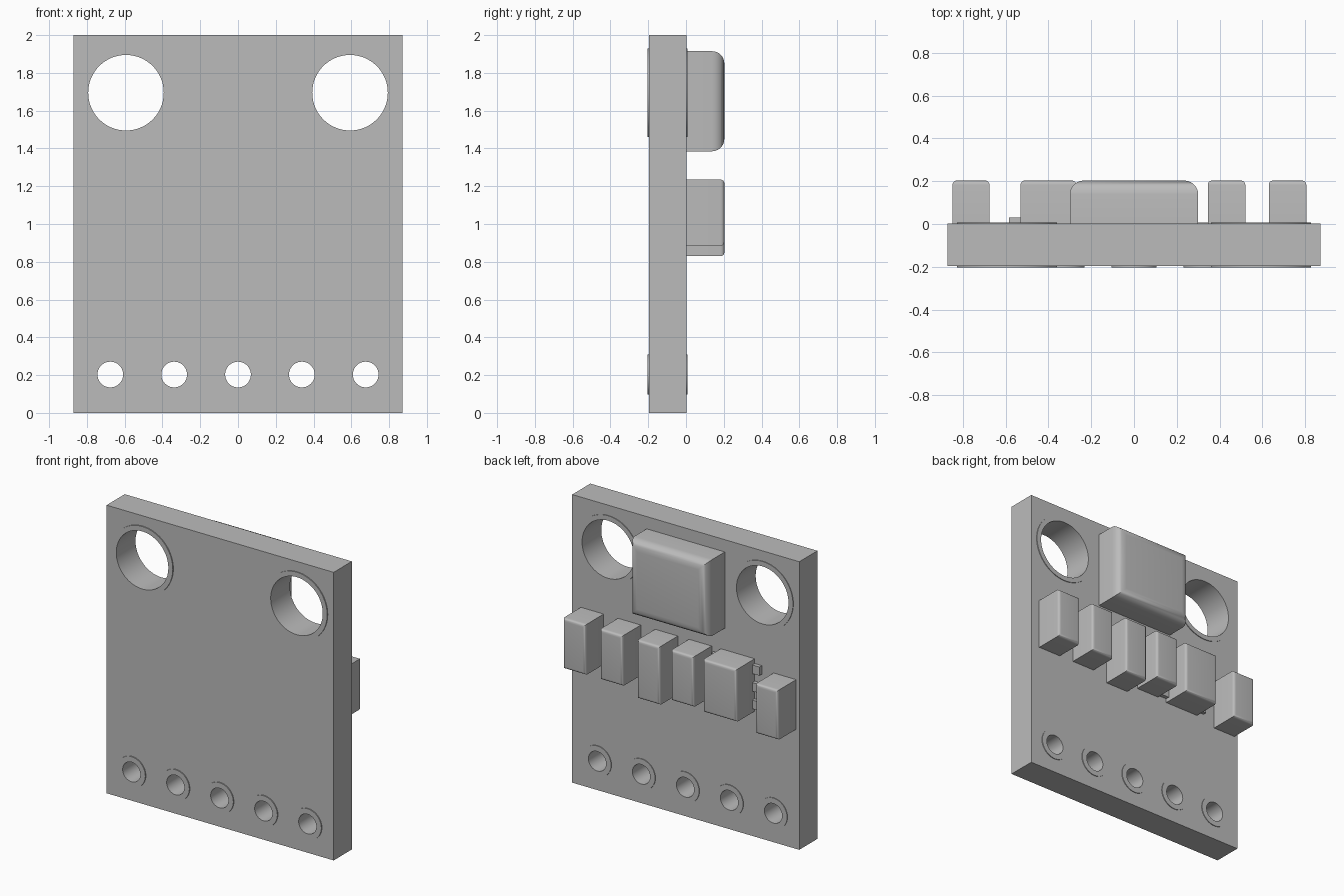
import bpy, bmesh
from math import cos, sin, tau, pi, radians

if "Cube" in bpy.data.objects:
    bpy.data.objects.remove(bpy.data.objects["Cube"], do_unlink=True)

grey = bpy.data.materials.new("plain grey")
grey.use_nodes = True
colour = (0.5, 0.5, 0.5, 1)
grey.diffuse_color = colour
grey.node_tree.nodes["Principled BSDF"].inputs["Base Color"].default_value = colour

BACK, FRONT = 0.003, -0.196      # faces of the board
TOP_OF_PARTS = 0.203


def finish(ob):
    bpy.ops.object.select_all(action="DESELECT")
    ob.select_set(True)
    bpy.context.view_layer.objects.active = ob
    if ob.type == "CURVE":
        bpy.ops.object.convert(target="MESH")
        ob = bpy.context.view_layer.objects.active
    ob.data.materials.clear()
    ob.data.materials.append(grey)
    bpy.ops.object.shade_smooth_by_angle(angle=radians(35))
    return ob


def circle(x, z, r, n=64):
    return [(x + r * cos(tau * i / n), z + r * sin(tau * i / n)) for i in range(n)]


def plate(name, loops, y0, y1):
    """Extrude an outline with holes from y0 to y1."""
    cu = bpy.data.curves.new(name, "CURVE")
    cu.dimensions = "2D"
    cu.fill_mode = "BOTH"
    cu.extrude = (y1 - y0) / 2
    for loop in loops:
        sp = cu.splines.new("POLY")
        sp.points.add(len(loop) - 1)
        for p, (x, z) in zip(sp.points, loop):
            p.co = (x, z, 0, 1)
        sp.use_cyclic_u = True
    ob = bpy.data.objects.new(name, cu)
    bpy.context.collection.objects.link(ob)
    ob.rotation_euler.x = pi / 2
    ob.location.y = (y0 + y1) / 2
    return finish(ob)


def chip(name, x0, x1, z0, z1, y1=TOP_OF_PARTS, fillet=0.0):
    """Box standing on the back of the board, rounded around its outer face."""
    y0 = BACK - 0.01
    bm = bmesh.new()
    bmesh.ops.create_cube(bm, size=1)
    for v in bm.verts:
        v.co.x = (x0 + x1) / 2 + v.co.x * (x1 - x0)
        v.co.y = (y0 + y1) / 2 + v.co.y * (y1 - y0)
        v.co.z = (z0 + z1) / 2 + v.co.z * (z1 - z0)
    if fillet:
        rim = [e for e in bm.edges if all(v.co.y > y1 - 1e-4 for v in e.verts)]
        bmesh.ops.bevel(bm, geom=rim, offset=fillet, segments=6, profile=0.5,
                        affect="EDGES", clamp_overlap=True)
    bmesh.ops.recalc_face_normals(bm, faces=bm.faces)
    me = bpy.data.meshes.new(name)
    bm.to_mesh(me)
    bm.free()
    ob = bpy.data.objects.new(name, me)
    bpy.context.collection.objects.link(ob)
    return finish(ob)


# Holes: name, x, z, inner radius, outer radius of the metal lining
holes = [("mounting_ring", s * 0.593, 1.695, 0.2, 0.234) for s in (-1, 1)]
holes += [("pin_ring", i * 0.338, 0.203, 0.068, 0.106) for i in range(-2, 3)]

# Board with the holes cut through it
W = 0.872
outline = [(-W, 0), (W, 0), (W, 2), (-W, 2)]
plate("board", [outline] + [circle(x, z, (ri + ro) / 2) for _, x, z, ri, ro in holes],
      FRONT, BACK)

# Linings standing slightly proud on both faces
for name, x, z, ri, ro in holes:
    plate(name, [circle(x, z, ro), circle(x, z, ri)], FRONT - 0.007, BACK + 0.005)

# Large rounded block
chip("large_block", -0.3, 0.3, 1.385, 1.915, fillet=0.065)

# Row of small parts
small = [("small_part_1", 0.63, 0.805, 0.885, 1.235),
         ("small_part_2", 0.345, 0.52, 0.885, 1.235),
         ("small_part_3", 0.06, 0.235, 0.83, 1.235),
         ("small_part_4", -0.2, -0.025, 0.885, 1.235),
         ("small_part_5", -0.848, -0.675, 0.83, 1.175)]
for part in small:
    chip(*part, fillet=0.02)

# Regulator with legs on both sides
chip("regulator", -0.53, -0.27, 0.87, 1.235, fillet=0.02)
for i in (-1, 0, 1):
    z = 1.05 + i * 0.122
    chip("regulator_leg", -0.585, -0.52, z - 0.03, z + 0.03, y1=0.03)
    if i:
        chip("regulator_leg", -0.28, -0.215, z - 0.03, z + 0.03, y1=0.03)
